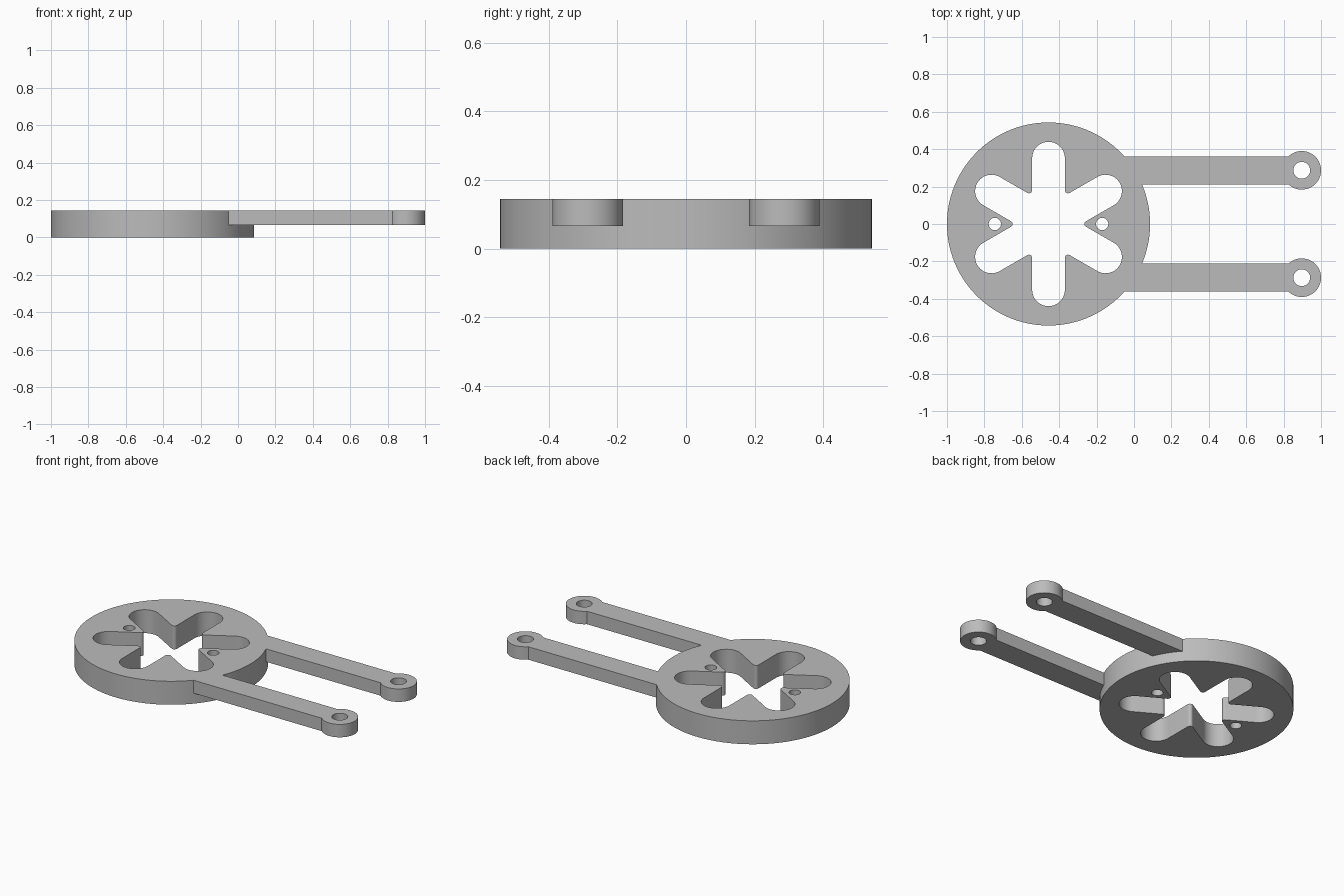
import bpy
import bmesh
from math import radians, cos, sin, asin, degrees

cube = bpy.data.objects.get("Cube")
if cube:
    bpy.data.objects.remove(cube, do_unlink=True)

metal = bpy.data.materials.new("plain grey")
metal.use_nodes = True
metal.diffuse_color = (0.5, 0.5, 0.5, 1)
metal.node_tree.nodes["Principled BSDF"].inputs["Base Color"].default_value = (0.5, 0.5, 0.5, 1)

HEIGHT = 0.145
ARM_BOTTOM = 0.065
DISC_X, DISC_R = -0.457, 0.543
SLOT_R, SLOT_REACH, TIP_R = 0.0875, 0.352, 0.017
ARM_Y, ARM_HALF = 0.287, 0.0745
EYE_X, EYE_R, EYE_HOLE = 0.897, 0.103, 0.045


def arc(cx, cy, r, start, end, steps):
    """Points along an arc, angles in degrees."""
    angles = [radians(start + (end - start) * i / steps) for i in range(steps + 1)]
    return [(cx + r * cos(a), cy + r * sin(a)) for a in angles]


def circle(cx, cy, r, steps):
    return arc(cx, cy, r, 0, 360, steps)[:-1]


def prism(name, loops, bottom, top):
    """Extrude an outline with holes into a welded solid."""
    curve = bpy.data.curves.new(name, "CURVE")
    curve.dimensions = "2D"
    curve.fill_mode = "BOTH"
    curve.extrude = (top - bottom) / 2
    for loop in loops:
        spline = curve.splines.new("POLY")
        spline.points.add(len(loop) - 1)
        for point, (x, y) in zip(spline.points, loop):
            point.co = (x, y, 0, 1)
        spline.use_cyclic_u = True
    helper = bpy.data.objects.new(name + " outline", curve)
    bpy.context.collection.objects.link(helper)
    graph = bpy.context.evaluated_depsgraph_get()
    mesh = bpy.data.meshes.new_from_object(helper.evaluated_get(graph))
    bpy.data.objects.remove(helper, do_unlink=True)
    bm = bmesh.new()
    bm.from_mesh(mesh)
    bmesh.ops.translate(bm, verts=bm.verts, vec=(0, 0, (top + bottom) / 2))
    bmesh.ops.remove_doubles(bm, verts=bm.verts, dist=0.0001)
    bmesh.ops.recalc_face_normals(bm, faces=bm.faces)
    bm.to_mesh(mesh)
    bm.free()
    mesh.materials.clear()
    mesh.materials.append(metal)
    obj = bpy.data.objects.new(name, mesh)
    bpy.context.collection.objects.link(obj)
    return obj


# Star opening: six round-ended slots with softened tips between them
star = []
tip_dist = 2 * (SLOT_R + TIP_R)
for k in range(6):
    turn = 30 + 60 * k
    a, b = radians(turn), radians(turn + 30)
    star += arc(DISC_X + SLOT_REACH * cos(a), SLOT_REACH * sin(a),
                SLOT_R, turn - 90, turn + 90, 20)
    star += arc(DISC_X + tip_dist * cos(b), tip_dist * sin(b),
                TIP_R, turn + 270, turn + 150, 8)

# Round plate with star opening and two screw holes
plate = prism("bracket", [
    circle(DISC_X, 0, DISC_R, 128), star,
    circle(DISC_X - 0.287, 0, 0.033, 32),
    circle(DISC_X + 0.287, 0, 0.033, 32)], 0, HEIGHT)

# Two arms ending in pierced eyes, merged into the plate
neck = 180 - degrees(asin(ARM_HALF / EYE_R))
for side, y in (("left", ARM_Y), ("right", -ARM_Y)):
    outline = [(-0.06, y + ARM_HALF), (-0.06, y - ARM_HALF)]
    outline += arc(EYE_X, y, EYE_R, -neck, neck, 48)
    arm = prism(side + " arm", [outline, circle(EYE_X, y, EYE_HOLE, 32)],
                ARM_BOTTOM, HEIGHT)
    union = plate.modifiers.new("join " + side + " arm", "BOOLEAN")
    union.operation = "UNION"
    union.solver = "EXACT"
    union.object = arm
    bpy.context.view_layer.objects.active = plate
    bpy.ops.object.modifier_apply(modifier=union.name)
    bpy.data.objects.remove(arm, do_unlink=True)

# Smooth the round walls, keep the rims crisp
bpy.ops.object.select_all(action="DESELECT")
plate.select_set(True)
bpy.context.view_layer.objects.active = plate
bpy.ops.object.shade_smooth_by_angle(angle=radians(30))
